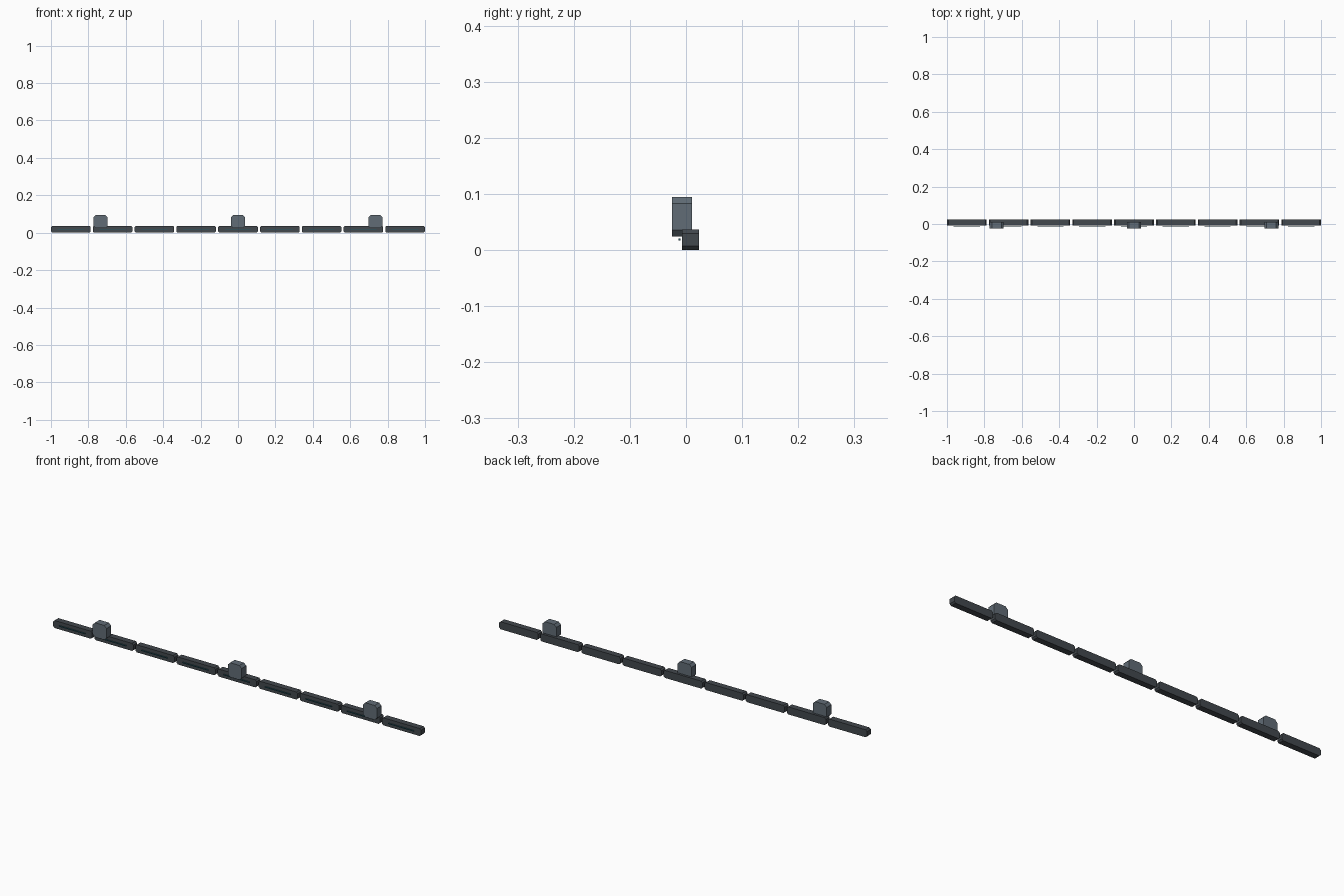
import bpy, bmesh

if "Cube" in bpy.data.objects:
    bpy.data.objects.remove(bpy.data.objects["Cube"])


def material(name, rgb):
    m = bpy.data.materials.new(name)
    m.diffuse_color = (*rgb, 1)
    m.use_nodes = True
    m.node_tree.nodes["Principled BSDF"].inputs["Base Color"].default_value = m.diffuse_color
    return m


def slab(name, x, w, y0, y1, z0, z1, c, mat):
    """Chamfered rectangle in the front view, extruded along y."""
    a, b = x - w / 2, x + w / 2
    if c:
        pts = [(a + c, z0), (b - c, z0), (b, z0 + c), (b, z1 - c),
               (b - c, z1), (a + c, z1), (a, z1 - c), (a, z0 + c)]
    else:
        pts = [(a, z0), (b, z0), (b, z1), (a, z1)]
    bm = bmesh.new()
    front = bm.faces.new([bm.verts.new((px, y0, pz)) for px, pz in pts])
    ext = bmesh.ops.extrude_face_region(bm, geom=[front], use_keep_orig=True)
    verts = [g for g in ext["geom"] if isinstance(g, bmesh.types.BMVert)]
    bmesh.ops.translate(bm, vec=(0, y1 - y0, 0), verts=verts)
    bmesh.ops.recalc_face_normals(bm, faces=bm.faces)
    mesh = bpy.data.meshes.new(name)
    bm.to_mesh(mesh)
    bm.free()
    mesh.materials.append(mat)
    obj = bpy.data.objects.new(name, mesh)
    bpy.context.collection.objects.link(obj)
    return obj


dark = material("dark_metal", (0.055, 0.065, 0.075))
grey = material("grey_metal", (0.12, 0.15, 0.18))
teal = material("teal_strip", (0.02, 0.10, 0.13))

# nine rail segments, each with a thin strip in front
for i in range(9):
    x = (i - 4) * 0.2235
    slab("rail_segment", x, 0.212, -0.007, 0.023, 0, 0.037, 0.007, dark)
    slab("light_strip", x, 0.14, -0.0135, -0.0095, 0.017, 0.021, 0, teal)

# three clamp blocks above the rail
for x in (-0.735, 0, 0.735):
    slab("clamp_block", x, 0.075, -0.025, 0.011, 0.024, 0.095, 0.012, grey)
